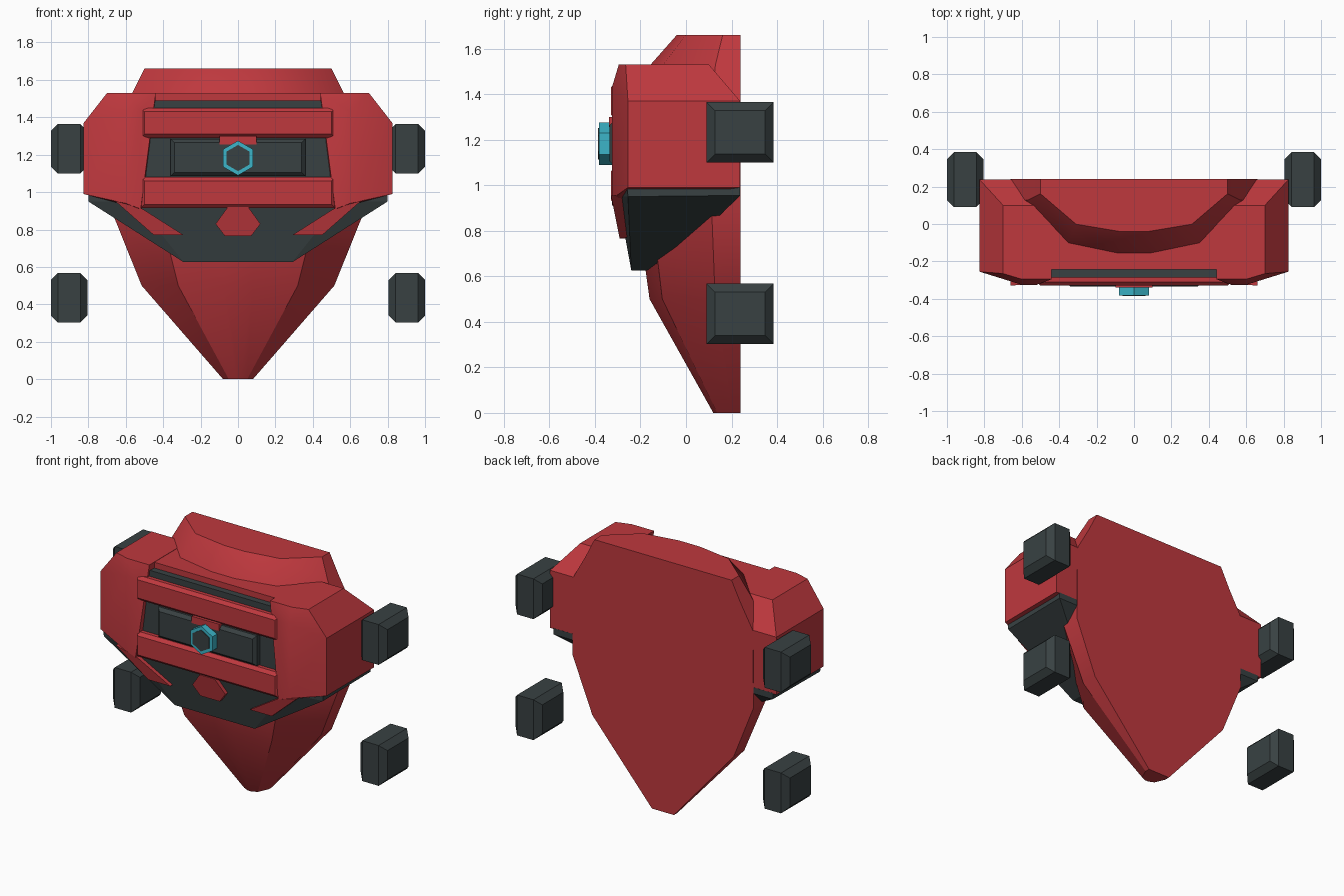
import bpy, bmesh, math
from mathutils import Vector

cube = bpy.data.objects.get("Cube")
if cube:
    bpy.data.objects.remove(cube, do_unlink=True)


def material(name, rgb):
    m = bpy.data.materials.new(name)
    m.use_nodes = True
    m.diffuse_color = (*rgb, 1)
    bsdf = next(n for n in m.node_tree.nodes if n.type == 'BSDF_PRINCIPLED')
    bsdf.inputs["Base Color"].default_value = (*rgb, 1)
    bsdf.inputs["Roughness"].default_value = 0.6
    return m


RED = material("red", (0.52, 0.04, 0.048))
DARK = material("dark grey", (0.04, 0.053, 0.055))
CYAN = material("cyan", (0.045, 0.46, 0.58))


def finish(bm, name, mat, smooth=False):
    bmesh.ops.recalc_face_normals(bm, faces=bm.faces)
    me = bpy.data.meshes.new(name)
    bm.to_mesh(me)
    bm.free()
    me.materials.append(mat)
    ob = bpy.data.objects.new(name, me)
    bpy.context.collection.objects.link(ob)
    if smooth:
        bpy.ops.object.select_all(action='DESELECT')
        ob.select_set(True)
        bpy.context.view_layer.objects.active = ob
        bpy.ops.object.shade_smooth_by_angle(angle=math.radians(28))
    return ob


def flip(points):
    return [(-x, y, z) for x, y, z in points]


def hull(name, points, mat, smooth=False):
    """Solid faceted block wrapped around its corner points."""
    bm = bmesh.new()
    for p in points:
        bm.verts.new(p)
    res = bmesh.ops.convex_hull(bm, input=bm.verts)
    spare = [g for g in res["geom_interior"] if isinstance(g, bmesh.types.BMVert)]
    bmesh.ops.delete(bm, geom=list(set(spare)), context='VERTS')
    bmesh.ops.dissolve_limit(bm, angle_limit=math.radians(1),
                             verts=bm.verts, edges=bm.edges)
    return finish(bm, name, mat, smooth)


def pair(name, points, mat, smooth=False):
    hull("left_" + name, points, mat, smooth)
    hull("right_" + name, flip(points), mat, smooth)


def box(name, x, y0, y1, z0, z1, mat, inset=0.0):
    """Centred block whose front face can be drawn in for a chamfer."""
    pts = []
    for s in (-1, 1):
        for z, t in ((z0, 1), (z1, -1)):
            pts += [(s * x, y1, z), (s * x, y0 + inset, z),
                    (s * (x - inset), y0, z + t * inset)]
    return hull(name, pts, mat)


# Torso and collar: one faceted cross-section lofted up the body
BACK = 0.24
half = [(1, 0), (1, 0.28), (0.62, 0.86), (0.15, 1)]
section = half + [(-x, d) for x, d in reversed(half)]
levels = [(0, 0.08, 0.12), (0.5, 0.515, -0.16), (0.86, 0.66, -0.21),
          (1.37, 0.655, -0.21), (1.53, 0.565, -0.155), (1.66, 0.5, -0.04)]
bm = bmesh.new()
rings = [[bm.verts.new((x * w, BACK - d * (BACK - front), z)) for x, d in section]
         for z, w, front in levels]
for low, high in zip(rings, rings[1:]):
    for i in range(len(section)):
        j = (i + 1) % len(section)
        bm.faces.new((low[i], low[j], high[j], high[i]))
bm.faces.new(rings[0])
bm.faces.new(rings[-1])
finish(bm, "torso", RED, True)

# Chest block between the shoulders
box("chest_block", 0.47, -0.243, 0.235, 0.99, 1.528, RED)
box("chest_recess", 0.54, -0.285, 0.1, 0.9, 1.49, DARK)

# Shoulder armour
pair("shoulder", [
    (0.44, 0.237, 0.99), (0.825, 0.237, 0.99), (0.825, -0.255, 0.99),
    (0.6, -0.325, 0.94), (0.52, -0.325, 0.91),
    (0.825, 0.237, 1.37), (0.825, -0.255, 1.37), (0.44, 0.237, 1.37),
    (0.6, -0.325, 1.43), (0.52, -0.325, 1.43),
    (0.44, 0.1, 1.53), (0.7, 0.1, 1.53), (0.7, -0.265, 1.53),
    (0.6, -0.295, 1.53), (0.44, -0.295, 1.53)], RED, True)

# Two chest bars, raised centre plate
box("upper_chest_bar", 0.52, -0.33, -0.2, 1.29, 1.45, RED, 0.02)
box("lower_chest_bar", 0.52, -0.33, -0.2, 0.915, 1.08, RED, 0.02)
box("centre_plate", 0.36, -0.335, -0.25, 1.085, 1.285, DARK, 0.02)
box("plate_clip", 0.1, -0.339, -0.3, 1.255, 1.3, RED)


# Hexagonal badge with a dark middle
def hexagon(name, radius, y0, y1, mat):
    pts = [(radius * math.sin(i * math.pi / 3), y,
            1.182 + radius * math.cos(i * math.pi / 3))
           for i in range(6) for y in (y0, y1)]
    hull(name, pts, mat)


hexagon("badge_rim", 0.093, -0.381, -0.32, CYAN)
hexagon("badge_centre", 0.07, -0.386, -0.33, DARK)

# Waist guard below the chest
side = [(0.8, 0.238, 0.995), (0.8, 0.238, 0.955), (0.8, -0.258, 0.995),
        (0.8, -0.255, 0.95), (0.55, -0.3, 0.95), (0.66, 0.15, 0.868),
        (0.29, -0.17, 0.625), (0.29, -0.24, 0.625)]
hull("waist_guard", side + flip(side), DARK)


# Red plates lying on the sloped waist guard
def waist_plate(outline):
    pts = []
    for x, z in outline:
        y = -0.29 - 0.2 * (z - 0.76)
        pts += [(x, y, z), (x, y + 0.07, z)]
    return pts


pair("waist_tongue", waist_plate(
    [(0.66, 0.955), (0.45, 0.77), (0.29, 0.77), (0.51, 0.91)]), RED)
gem = [(0.12, 0.83), (0.07, 0.765), (0.055, 0.92)]
hull("waist_gem", waist_plate(gem + [(-x, z) for x, z in gem]), RED)


# Side pods with bevelled long and upright edges
def pod(name, x, z):
    bm = bmesh.new()
    bmesh.ops.create_cube(bm, size=1)
    for v in bm.verts:
        v.co = Vector((x + v.co.x * 0.195, 0.2375 + v.co.y * 0.295, z + v.co.z * 0.266))
    edges = [e for e in bm.edges
             if abs(e.verts[0].co.x - e.verts[1].co.x) < 0.01]
    bmesh.ops.bevel(bm, geom=edges, offset=0.038, segments=1, affect='EDGES')
    finish(bm, name, DARK)


for label, s in (("left", 1), ("right", -1)):
    pod(label + "_upper_pod", s * 0.9025, 1.232)
    pod(label + "_lower_pod", s * 0.9025, 0.435)
